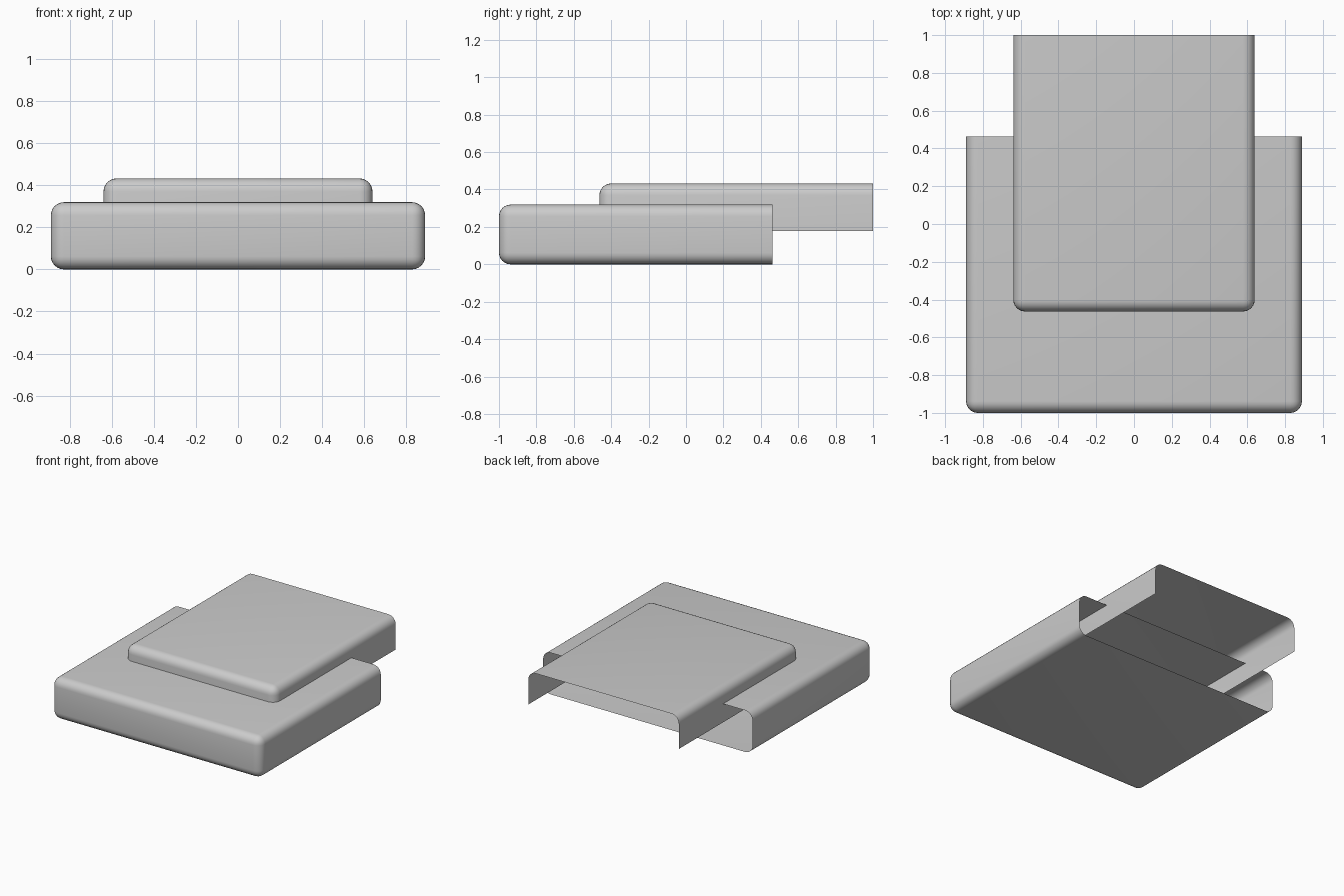
import bpy, bmesh
from mathutils import Vector

if "Cube" in bpy.data.objects:
    bpy.data.objects.remove(bpy.data.objects["Cube"])

RADIUS = 0.062   # edge rounding
EXTRA = 0.3      # overshoot that is trimmed away to leave open sides


def open_shell(name, lo, hi, cuts):
    """Rounded box from lo to hi, then trimmed open by planes (point, normal)."""
    lo, hi = Vector(lo), Vector(hi)
    bm = bmesh.new()
    bmesh.ops.create_cube(bm, size=1)
    for v in bm.verts:
        v.co = Vector((lo[i] + (v.co[i] + 0.5) * (hi[i] - lo[i]) for i in range(3)))
    bmesh.ops.bevel(bm, geom=bm.edges[:], offset=RADIUS, offset_type='OFFSET',
                    segments=6, profile=0.5, affect='EDGES')
    for point, normal in cuts:
        bmesh.ops.bisect_plane(bm, geom=bm.verts[:] + bm.edges[:] + bm.faces[:],
                               plane_co=point, plane_no=normal, clear_outer=True)
    for f in bm.faces:
        f.smooth = True
    mesh = bpy.data.meshes.new(name)
    bm.to_mesh(mesh)
    bm.free()
    obj = bpy.data.objects.new(name, mesh)
    bpy.context.collection.objects.link(obj)
    return obj


# Lower sleeve: open at the back only
open_shell("lower_sleeve", (-0.889, -1.0, 0.0), (0.889, 0.463 + EXTRA, 0.319),
           [((0, 0.463, 0), (0, 1, 0))])

# Upper cover: open at the back and underneath
open_shell("upper_cover", (-0.639, -0.463, 0.177 - EXTRA), (0.639, 1.0 + EXTRA, 0.432),
           [((0, 1.0, 0), (0, 1, 0)), ((0, 0, 0.177), (0, 0, -1))])
